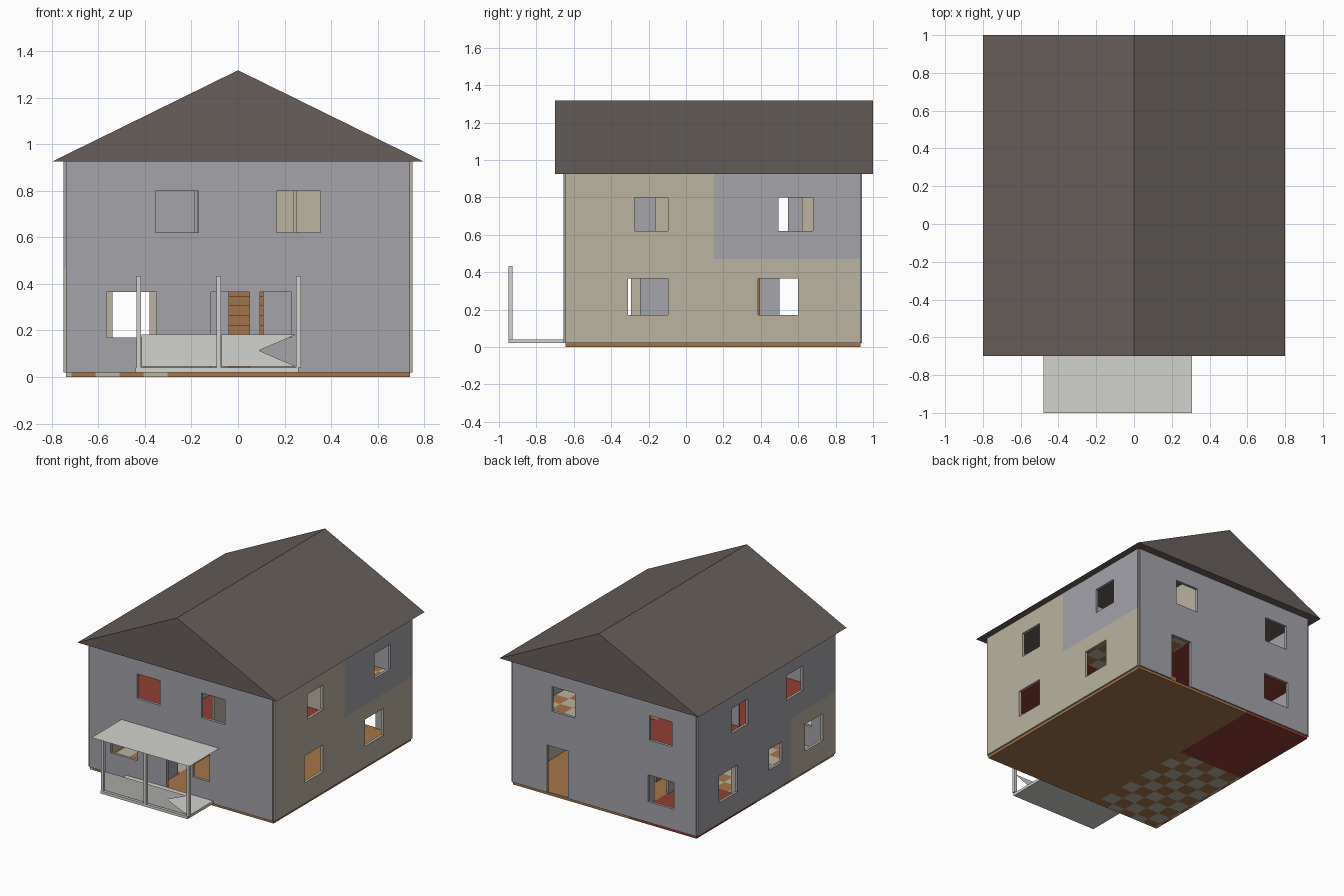
import bpy, bmesh, math

if "Cube" in bpy.data.objects:
    bpy.data.objects.remove(bpy.data.objects["Cube"])


def mat(name, r, g, b):
    m = bpy.data.materials.new(name)
    lin = [((c / 255 + 0.055) / 1.055) ** 2.4 for c in (r, g, b)]
    m.diffuse_color = (*lin, 1)
    m.use_nodes = True
    m.node_tree.nodes["Principled BSDF"].inputs["Base Color"].default_value = m.diffuse_color
    return m


GREY, BEIGE, ROOF, PORCH, BROWN, RED = range(6)
MATS = [mat("grey_paint", 164, 163, 170), mat("beige_paint", 186, 179, 159),
        mat("roof_brown", 103, 95, 91), mat("porch_white", 210, 211, 206),
        mat("wood_brown", 164, 117, 72), mat("red_carpet", 146, 62, 50)]


def finish(name, bm):
    bmesh.ops.remove_doubles(bm, verts=bm.verts, dist=1e-5)
    bmesh.ops.recalc_face_normals(bm, faces=bm.faces)
    me = bpy.data.meshes.new(name)
    bm.to_mesh(me)
    bm.free()
    for m in MATS:
        me.materials.append(m)
    ob = bpy.data.objects.new(name, me)
    bpy.context.collection.objects.link(ob)


def mesh(name, verts, faces, colour):
    bm = bmesh.new()
    vs = [bm.verts.new(v) for v in verts]
    for f in faces:
        bm.faces.new([vs[i] for i in f]).material_index = colour
    finish(name, bm)


def slab(name, axis, d, u, v, colour, holes=(), ucut=(), vcut=()):
    """Flat panel across an axis, with rectangular holes and colour by cell."""
    def pt(a, b, c):
        return [(a, b, c), (b, a, c), (b, c, a)][axis]

    def cuts(lim, extra):
        return sorted({round(c, 4) for c in (*lim, *extra) if lim[0] <= c <= lim[1]})
    us = cuts(u, [*ucut, *(e for h in holes for e in h[:2])])
    vs = cuts(v, [*vcut, *(e for h in holes for e in h[2:])])

    def solid(i, j):
        if not (0 <= i < len(us) - 1 and 0 <= j < len(vs) - 1):
            return False
        a, b = (us[i] + us[i + 1]) / 2, (vs[j] + vs[j + 1]) / 2
        return not any(h[0] < a < h[1] and h[2] < b < h[3] for h in holes)

    bm = bmesh.new()
    for i in range(len(us) - 1):
        for j in range(len(vs) - 1):
            if not solid(i, j):
                continue
            a, b, e, f = us[i], us[i + 1], vs[j], vs[j + 1]
            col = colour((a + b) / 2, (e + f) / 2) if callable(colour) else colour
            ring = [(a, e), (b, e), (b, f), (a, f)]
            quads = [[pt(k, *p) for p in ring] for k in d]
            for s, (di, dj) in enumerate([(0, -1), (1, 0), (0, 1), (-1, 0)]):
                if not solid(i + di, j + dj):
                    p, q = ring[s], ring[(s + 1) % 4]
                    quads.append([pt(d[0], *p), pt(d[0], *q), pt(d[1], *q), pt(d[1], *p)])
            for q in quads:
                bm.faces.new([bm.verts.new(c) for c in q]).material_index = col
    finish(name, bm)


# Levels: lower windows, doors, upper windows
LO, DOOR, UP, UDOOR = (.17, .365), (.02, .365), (.62, .80), (.47, .815)
TILE = .103
tx = [-.715 + TILE * k for k in range(-1, 16)]
ty = [.245 + TILE * k for k in range(-9, 8)]


def checker(x, y):
    k = math.floor((x + .715) / TILE) + math.floor((y - .245) / TILE)
    return BEIGE if k % 2 == 0 else BROWN


def lower_colour(x, y):
    if x > -.2:
        return BROWN
    return RED if y > .245 else checker(x, y)


def upper_colour(x, y):
    return checker(x, y) if x > .2 and y > .15 else RED


# Floors
slab("ground_floor", 2, (0, .02), (-.738, .738), (-.645, .933), lower_colour,
     ucut=[t for t in tx if t < -.21] + [-.2], vcut=[t for t in ty if t < .25])
slab("upper_floor", 2, (.45, .47), (-.735, .735), (-.64, .93), upper_colour,
     holes=[(-.04, .11, -.1, .4)],
     ucut=[t for t in tx if t > .21] + [.2], vcut=[t for t in ty if t > .16] + [.15])

# Outside walls
WALL = (.02, .925)
slab("front_wall", 1, (-.655, -.635), (-.738, .738), WALL, GREY,
     [(-.355, -.17, *UP), (.165, .355, *UP), (-.565, -.35, *LO),
      (-.115, .05, *DOOR), (.095, .23, *LO)])
slab("back_wall", 1, (.922, .942), (-.738, .738), WALL, GREY,
     [(.233, .418, *UP), (-.547, -.365, *UP), (.29, .458, *DOOR), (-.563, -.354, *LO)])
slab("right_wall", 0, (.73, .75), (-.645, .933), WALL,
     lambda y, z: GREY if y > .15 and z > .47 else BEIGE,
     [(-.275, -.095, *UP), (.495, .68, *UP), (-.31, -.095, *LO), (.385, .60, *LO)],
     ucut=[.15], vcut=[.47])
slab("left_wall", 0, (-.75, -.73), (-.645, .933), WALL,
     lambda y, z: BEIGE if y < -.14 and z < .47 else GREY,
     [(.36, .545, *UP), (-.27, -.085, *UP), (.48, .69, *LO),
      (-.03, .12, .19, .34), (-.50, -.293, *LO)],
     ucut=[-.14], vcut=[.47])

# Inside walls
LOW, HIGH = (.02, .45), (.47, .925)
slab("lower_long_partition", 0, (-.21, -.195), (-.635, .922), LOW, GREY,
     [(-.41, -.245, *DOOR), (.5, .66, *DOOR)])
slab("lower_cross_partition", 1, (.238, .253), (-.73, -.21), LOW, BEIGE,
     [(-.54, -.38, *DOOR)])
slab("upper_left_partition", 0, (-.19, -.175), (-.635, .15), HIGH, GREY)
slab("upper_left_cross_partition", 1, (.15, .165), (-.73, -.175), HIGH, GREY,
     [(-.7, -.54, *UDOOR)])
slab("upper_right_partition", 0, (.237, .252), (-.635, .15), HIGH, BEIGE,
     [(-.33, -.165, *UDOOR)])
slab("upper_right_cross_partition", 1, (.15, .165), (.14, .73), HIGH, BEIGE)
slab("upper_back_partition", 0, (.2, .215), (.165, .922), HIGH, BEIGE,
     [(.45, .62, *UDOOR)])

# Staircase
STEPS = 11
for k in range(STEPS):
    y = -.1 + k * .045
    slab(f"stair_step_{k + 1}", 1, (y, y + .045), (-.04, .11),
         (.02, .02 + (k + 1) * .45 / STEPS), BROWN)

# Gable roof
mesh("roof", [(x, y, z) for y in (-.7, 1) for x, z in ((-.8, .925), (.8, .925), (0, 1.318))],
     [(0, 1, 2), (5, 4, 3), (0, 3, 4, 1), (1, 4, 5, 2), (2, 5, 3, 0)], ROOF)

# Porch
slab("porch_floor", 2, (.02, .04), (-.44, .26), (-.95, -.655), PORCH)
for n, x in zip(("left", "middle", "right"), (-.427, -.083, .26)):
    slab(f"porch_post_{n}", 1, (-.95, -.928), (x - .01, x + .01), (.04, .434), PORCH)
mesh("porch_roof", [(-.478, -1, .435), (.308, -1, .435), (.308, -.655, .435), (-.478, -.655, .435)],
     [(0, 1, 2, 3)], PORCH)
mesh("porch_rail_left", [(x, -.939, z) for x, z in
     ((-.415, .045), (-.09, .045), (-.09, .183), (-.415, .183))], [(0, 1, 2, 3)], PORCH)
mesh("porch_rail_right", [(x, -.939, z) for x, z in
     ((-.07, .045), (.25, .045), (.09, .114), (.25, .183), (-.07, .183))],
     [(0, 1, 2, 3, 4)], PORCH)
